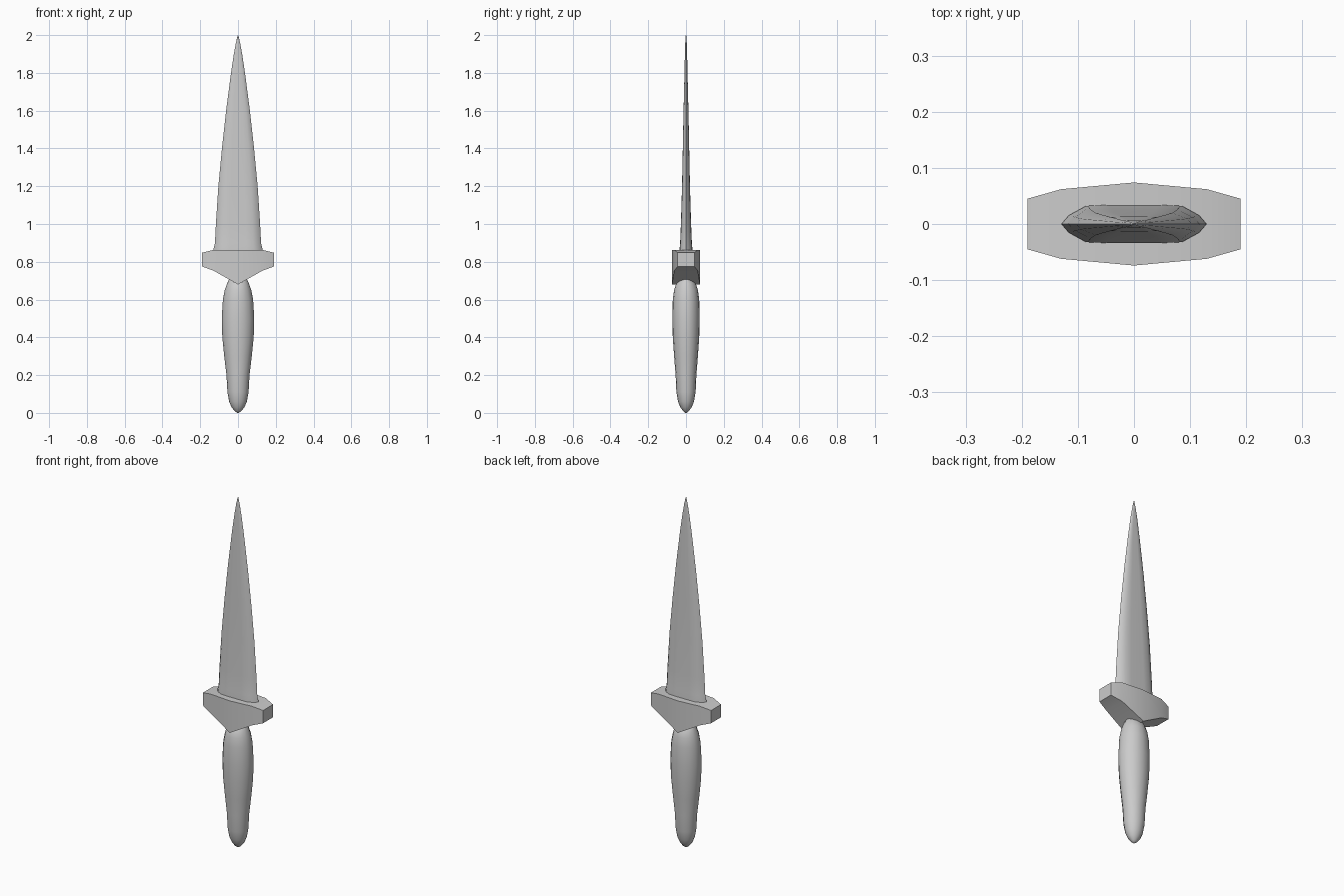
import bpy, bmesh
from math import sin, cos, pi, radians

if "Cube" in bpy.data.objects:
    bpy.data.objects.remove(bpy.data.objects["Cube"])


def loft(name, rings, angle):
    """Skin a list of equal-length point rings and cap both ends."""
    bm = bmesh.new()
    rows = [[bm.verts.new(p) for p in ring] for ring in rings]
    n = len(rows[0])
    for a, b in zip(rows, rows[1:]):
        for i in range(n):
            j = (i + 1) % n
            bm.faces.new((a[i], a[j], b[j], b[i]))
    bm.faces.new(rows[0][::-1])
    bm.faces.new(rows[-1])
    bmesh.ops.recalc_face_normals(bm, faces=bm.faces)
    mesh = bpy.data.meshes.new(name)
    bm.to_mesh(mesh)
    bm.free()
    obj = bpy.data.objects.new(name, mesh)
    bpy.context.collection.objects.link(obj)
    bpy.ops.object.select_all(action='DESELECT')
    obj.select_set(True)
    bpy.context.view_layer.objects.active = obj
    bpy.ops.object.shade_smooth_by_angle(angle=radians(angle))
    return obj


# Blade: pointed, flat-sided section that tapers to the tip
section = [(1, 0), (0.9, 0.45), (0.66, 0.95), (0.35, 1), (0, 1)]
half = section + [(-x, y) for x, y in section[-2::-1]]
outline = half + [(x, -y) for x, y in half[-2:0:-1]]
blade = [(0.84, 0.13, 0.034), (0.87, 0.129, 0.034), (0.90, 0.122, 0.031),
         (1.00, 0.117, 0.027), (1.20, 0.104, 0.021), (1.40, 0.085, 0.017),
         (1.60, 0.063, 0.013), (1.80, 0.037, 0.008), (1.90, 0.022, 0.006),
         (1.96, 0.011, 0.004), (1.99, 0.004, 0.002), (2.0, 0.001, 0.001)]
loft("blade", [[(x * w, y * t, z) for x, y in outline] for z, w, t in blade], 50)

# Guard: wedge-shaped block, stations run along x (x, half depth, bottom, top)
side = [(0.19, 0.045, 0.775, 0.848), (0.13, 0.062, 0.753, 0.863)]
stations = [(-x, d, b, t) for x, d, b, t in side] + [(0, 0.074, 0.68, 0.863)] + side[::-1]
loft("guard", [[(x, -d, b), (x, d, b), (x, d, t), (x, -d, t)]
               for x, d, b, t in stations], 40)

# Handle: swelling oval grip with a rounded butt
handle = [(0.0, 0.004, 0.004), (0.01, 0.018, 0.016), (0.03, 0.034, 0.030),
          (0.06, 0.047, 0.042), (0.11, 0.056, 0.051), (0.20, 0.061, 0.055),
          (0.30, 0.073, 0.063), (0.40, 0.083, 0.070), (0.50, 0.086, 0.072),
          (0.60, 0.080, 0.070), (0.65, 0.070, 0.063), (0.685, 0.058, 0.052),
          (0.705, 0.048, 0.035), (0.72, 0.035, 0.02)]
N = 16
loft("handle", [[(w * cos(2 * pi * i / N), d * sin(2 * pi * i / N), z)
                 for i in range(N)] for z, w, d in handle], 50)
